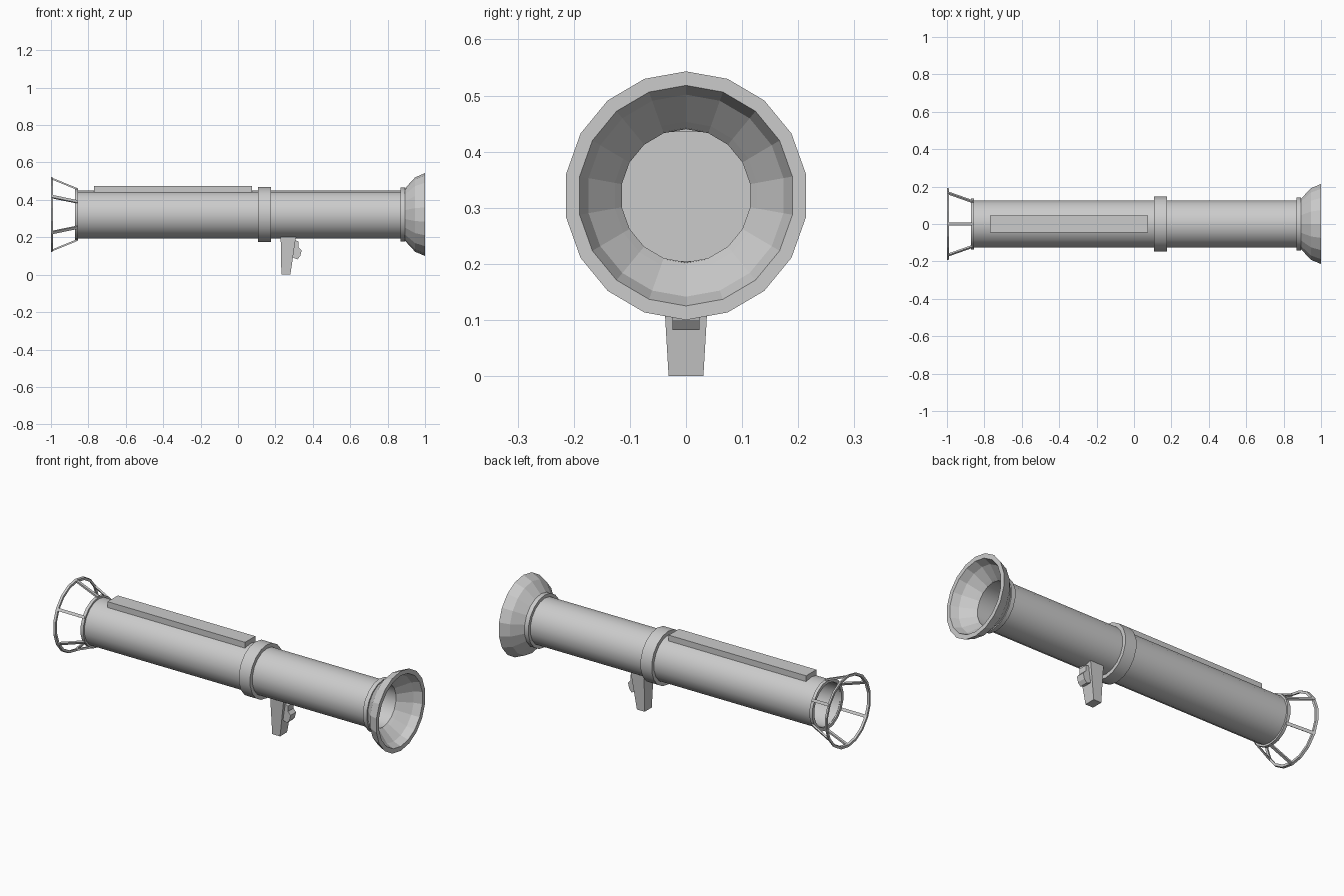
import bpy, bmesh, math
from mathutils import Vector

if "Cube" in bpy.data.objects:
    bpy.data.objects.remove(bpy.data.objects["Cube"])

AXIS_Z = 0.3215
SIDES = 18


def finish(name, bm, smooth=False):
    bmesh.ops.remove_doubles(bm, verts=bm.verts, dist=1e-5)
    bmesh.ops.recalc_face_normals(bm, faces=bm.faces)
    me = bpy.data.meshes.new(name)
    bm.to_mesh(me)
    bm.free()
    ob = bpy.data.objects.new(name, me)
    bpy.context.collection.objects.link(ob)
    if smooth:
        bpy.ops.object.select_all(action='DESELECT')
        ob.select_set(True)
        bpy.context.view_layer.objects.active = ob
        bpy.ops.object.shade_smooth_by_angle(angle=math.radians(30))
    return ob


def radial(angle, y_scale=1.0):
    return Vector((0, math.sin(angle) * y_scale, math.cos(angle)))


def revolve(name, profile, closed=True, smooth=False, y_scale=1.0):
    """Spin a list of (x, radius) around the tube axis."""
    bm = bmesh.new()
    rings = []
    for i in range(SIDES):
        d = radial(2 * math.pi * i / SIDES, y_scale)
        rings.append([bm.verts.new(Vector((x, 0, AXIS_Z)) + d * r) for x, r in profile])
    n = len(profile)
    for i in range(SIDES):
        a, b = rings[i], rings[(i + 1) % SIDES]
        for j in range(n if closed else n - 1):
            k = (j + 1) % n
            bm.faces.new((a[j], a[k], b[k], b[j]))
    return finish(name, bm, smooth)


def band(name, x0, x1, r, r_in=0.12):
    return revolve(name, [(x0, r_in), (x0, r), (x1, r), (x1, r_in)], smooth=True)


def prism(name, points):
    """Extrude a side outline of (x, z, half width) across y."""
    bm = bmesh.new()
    left = [bm.verts.new((x, -w, z)) for x, z, w in points]
    right = [bm.verts.new((x, w, z)) for x, z, w in points]
    bm.faces.new(left)
    bm.faces.new(right[::-1])
    n = len(points)
    for i in range(n):
        j = (i + 1) % n
        bm.faces.new((left[i], right[i], right[j], left[j]))
    return finish(name, bm)


# Main tube, hollow at both ends with a wall inside
revolve("tube", [(0.0, 0), (0.0, 0.1185), (0.89, 0.1185), (0.89, 0.1275),
                 (-0.865, 0.1275), (-0.865, 0.1185), (-0.03, 0.1185), (-0.03, 0)],
        closed=False, smooth=True)

# Collars around the tube
band("middle_collar", 0.108, 0.177, 0.148)
band("front_collar", 0.868, 0.892, 0.145)
band("rear_collar", -0.872, -0.855, 0.138)

# Flared muzzle horn with a thick rim
revolve("muzzle_horn", [(0.89, 0.137), (0.947, 0.199), (1.0, 0.2215), (1.0, 0.1965),
                        (0.958, 0.180), (0.905, 0.1315), (0.89, 0.1185)], y_scale=0.98)

# Rear cage: ring and six sloping spokes
revolve("cage_ring", [(-1.0, 0.187), (-1.0, 0.2), (-0.988, 0.197), (-0.988, 0.184)],
        y_scale=0.98)
for i in range(6):
    ang = i * math.pi / 3
    d = radial(ang)
    t = Vector((0, math.cos(ang), -math.sin(ang))) * 0.008
    bm = bmesh.new()
    ends = []
    for x, r in ((-0.995, 0.192), (-0.858, 0.136)):
        c = Vector((x, 0, AXIS_Z))
        ends.append([bm.verts.new(c + d * (r + s * 0.005) + t * u)
                     for s, u in ((-1, -1), (-1, 1), (1, 1), (1, -1))])
    a, b = ends
    bm.faces.new(a)
    bm.faces.new(b[::-1])
    for j in range(4):
        k = (j + 1) % 4
        bm.faces.new((a[j], b[j], b[k], a[k]))
    finish(f"cage_spoke_{i + 1}", bm)

# Long flat rail on top
prism("top_rail", [(-0.77, 0.435, 0.045), (0.075, 0.435, 0.045),
                   (0.075, 0.473, 0.045), (-0.77, 0.473, 0.045)])

# Tapered hand grip and stepped trigger
prism("grip", [(0.232, 0, 0.031), (0.28, 0, 0.031),
               (0.31, 0.205, 0.043), (0.228, 0.205, 0.043)])
prism("trigger", [(p[0], p[1], 0.024) for p in
                  ((0.285, 0.095), (0.318, 0.082), (0.333, 0.10), (0.34, 0.13),
                   (0.324, 0.147), (0.324, 0.178), (0.30, 0.185))])
